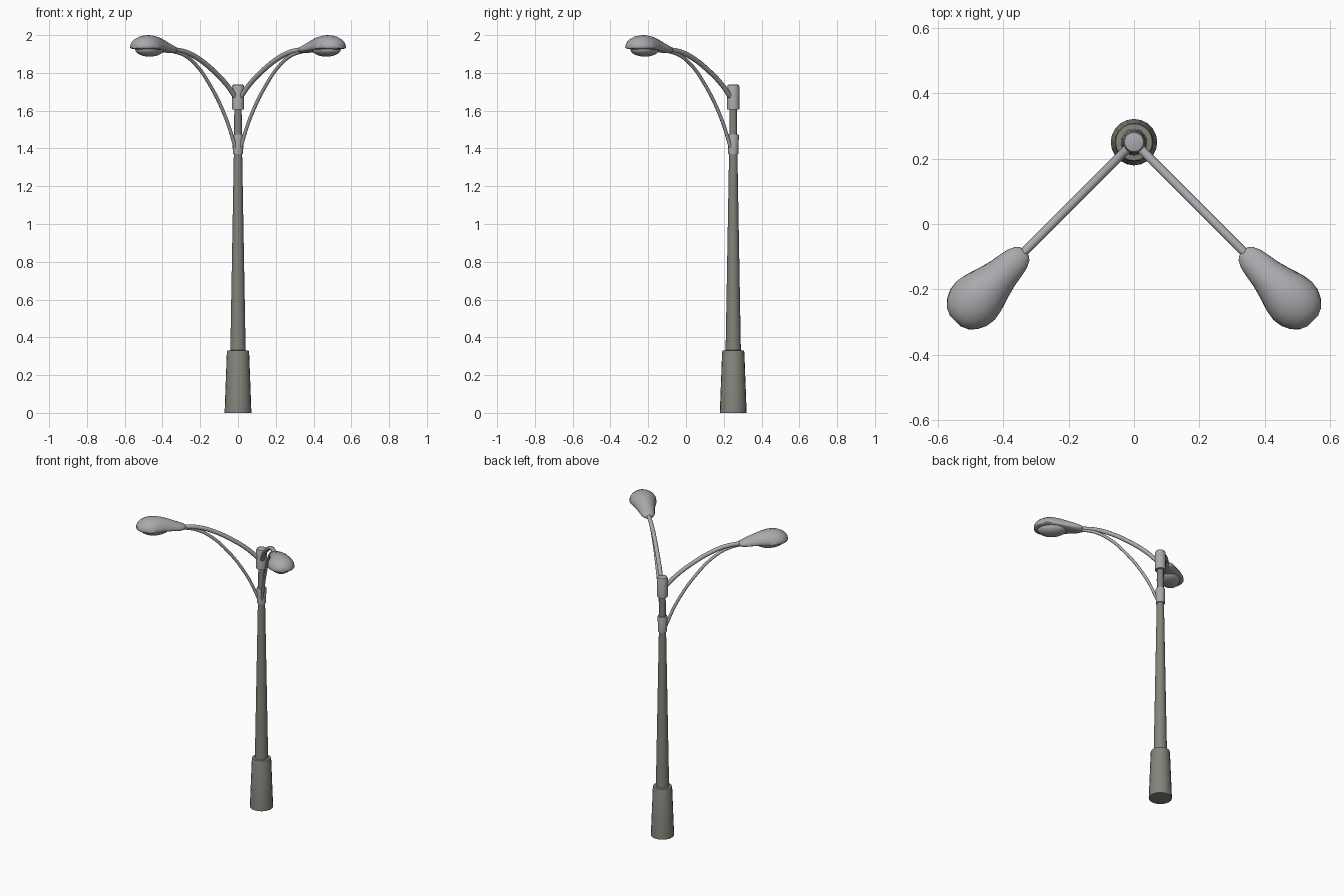
import bpy, bmesh, math
from mathutils import Matrix, Vector

if "Cube" in bpy.data.objects:
    bpy.data.objects.remove(bpy.data.objects["Cube"])

POLE_Y = 0.25

def material(name, rgb):
    m = bpy.data.materials.new(name)
    m.diffuse_color = (*rgb, 1)
    m.use_nodes = True
    m.node_tree.nodes["Principled BSDF"].inputs["Base Color"].default_value = m.diffuse_color
    return m

pole_mat = material("warm grey pole", (0.23, 0.23, 0.20))
metal_mat = material("light grey metal", (0.40, 0.40, 0.42))

def finish(ob, mat, angle=40):
    ob.data.materials.clear()
    ob.data.materials.append(mat)
    bpy.ops.object.select_all(action='DESELECT')
    ob.select_set(True)
    bpy.context.view_layer.objects.active = ob
    bpy.ops.object.shade_smooth_by_angle(angle=math.radians(angle))

def loft(name, rings, mat, matrix, angle=40):
    """Skin a list of closed rings of points and cap both ends."""
    bm = bmesh.new()
    vr = [[bm.verts.new(p) for p in r] for r in rings]
    n = len(vr[0])
    for a, b in zip(vr, vr[1:]):
        for i in range(n):
            bm.faces.new((a[i], a[(i + 1) % n], b[(i + 1) % n], b[i]))
    bm.faces.new(vr[0])
    bm.faces.new(vr[-1])
    bmesh.ops.recalc_face_normals(bm, faces=bm.faces)
    me = bpy.data.meshes.new(name)
    bm.to_mesh(me)
    bm.free()
    ob = bpy.data.objects.new(name, me)
    ob.matrix_world = matrix
    bpy.context.collection.objects.link(ob)
    finish(ob, mat, angle)
    return ob

def turned(name, profile, mat, sides=20):
    """Turned part on the pole axis from (radius, height) pairs."""
    rings = [[(r * math.cos(2 * math.pi * i / sides), r * math.sin(2 * math.pi * i / sides), z)
              for i in range(sides)] for r, z in profile]
    return loft(name, rings, mat, Matrix.Translation((0, POLE_Y, 0)))

def tube(name, points, radius, matrix):
    """Smooth bent tube through (distance, height) points."""
    cu = bpy.data.curves.new(name, 'CURVE')
    cu.dimensions = '3D'
    cu.bevel_depth = radius
    cu.bevel_resolution = 3
    cu.resolution_u = 6
    cu.use_fill_caps = True
    sp = cu.splines.new('BEZIER')
    sp.bezier_points.add(len(points) - 1)
    for bp, (d, z) in zip(sp.bezier_points, points):
        bp.co = (d, 0, z)
        bp.handle_left_type = bp.handle_right_type = 'AUTO'
    ob = bpy.data.objects.new(name, cu)
    ob.matrix_world = matrix
    bpy.context.collection.objects.link(ob)
    bpy.ops.object.select_all(action='DESELECT')
    ob.select_set(True)
    bpy.context.view_layer.objects.active = ob
    bpy.ops.object.convert(target='MESH')
    finish(bpy.context.view_layer.objects.active, metal_mat, 50)

# Pole: base sleeve, tapering shaft, two collars
turned("base_sleeve", [(0.071, 0), (0.059, 0.322), (0.056, 0.33), (0.040, 0.332)], pole_mat)
turned("shaft", [(0.041, 0.30), (0.022, 1.38), (0.019, 1.66)], pole_mat)
turned("lower_collar", [(0.021, 1.37), (0.027, 1.371), (0.030, 1.468), (0.028, 1.474), (0.02, 1.475)], metal_mat)
turned("upper_collar", [(0.020, 1.605), (0.033, 1.606), (0.033, 1.725), (0.029, 1.736), (0.024, 1.738)], metal_mat)

# Lamp shell stations: distance, half width, top, middle, bottom
STATIONS = [(0.472, 0.018, 1.932, 1.922, 1.912), (0.482, 0.030, 1.940, 1.922, 1.905),
            (0.505, 0.041, 1.949, 1.922, 1.904), (0.535, 0.047, 1.962, 1.923, 1.907),
            (0.570, 0.053, 1.977, 1.925, 1.912), (0.610, 0.064, 1.991, 1.928, 1.917),
            (0.650, 0.077, 1.999, 1.930, 1.920), (0.685, 0.083, 2.000, 1.932, 1.922),
            (0.715, 0.079, 1.995, 1.933, 1.923), (0.742, 0.066, 1.985, 1.934, 1.924),
            (0.762, 0.047, 1.970, 1.935, 1.926), (0.773, 0.022, 1.953, 1.936, 1.929)]

def shell_ring(d, w, top, mid, low, n=20):
    ring = []
    for i in range(n):
        a = 2 * math.pi * i / n
        s = math.sin(a)
        ring.append((d, w * math.cos(a), mid + s * ((top - mid) if s > 0 else (mid - low))))
    return ring

for side, heading in (("right", -45), ("left", -135)):
    frame = Matrix.Translation((0, POLE_Y, 0)) @ Matrix.Rotation(math.radians(heading), 4, 'Z')
    # Two bent arms
    tube(side + "_upper_arm", [(0.018, 1.670), (0.09, 1.742), (0.19, 1.815),
                               (0.30, 1.877), (0.39, 1.910), (0.50, 1.925)], 0.0135, frame)
    tube(side + "_lower_arm", [(0.012, 1.385), (0.093, 1.565), (0.226, 1.755),
                               (0.318, 1.845), (0.400, 1.893), (0.50, 1.917)], 0.0095, frame)
    # Teardrop lamp shell
    loft(side + "_lamp_shell", [shell_ring(*s) for s in STATIONS], metal_mat, frame, 60)
    # Rounded lens bulging below the shell
    bpy.ops.mesh.primitive_uv_sphere_add(segments=24, ring_count=12, radius=1)
    lens = bpy.context.object
    lens.name = side + "_lens"
    lens.matrix_world = frame @ Matrix.Translation((0.662, 0, 1.925)) @ Matrix.Diagonal((0.09, 0.062, 0.039, 1))
    finish(lens, metal_mat, 60)
